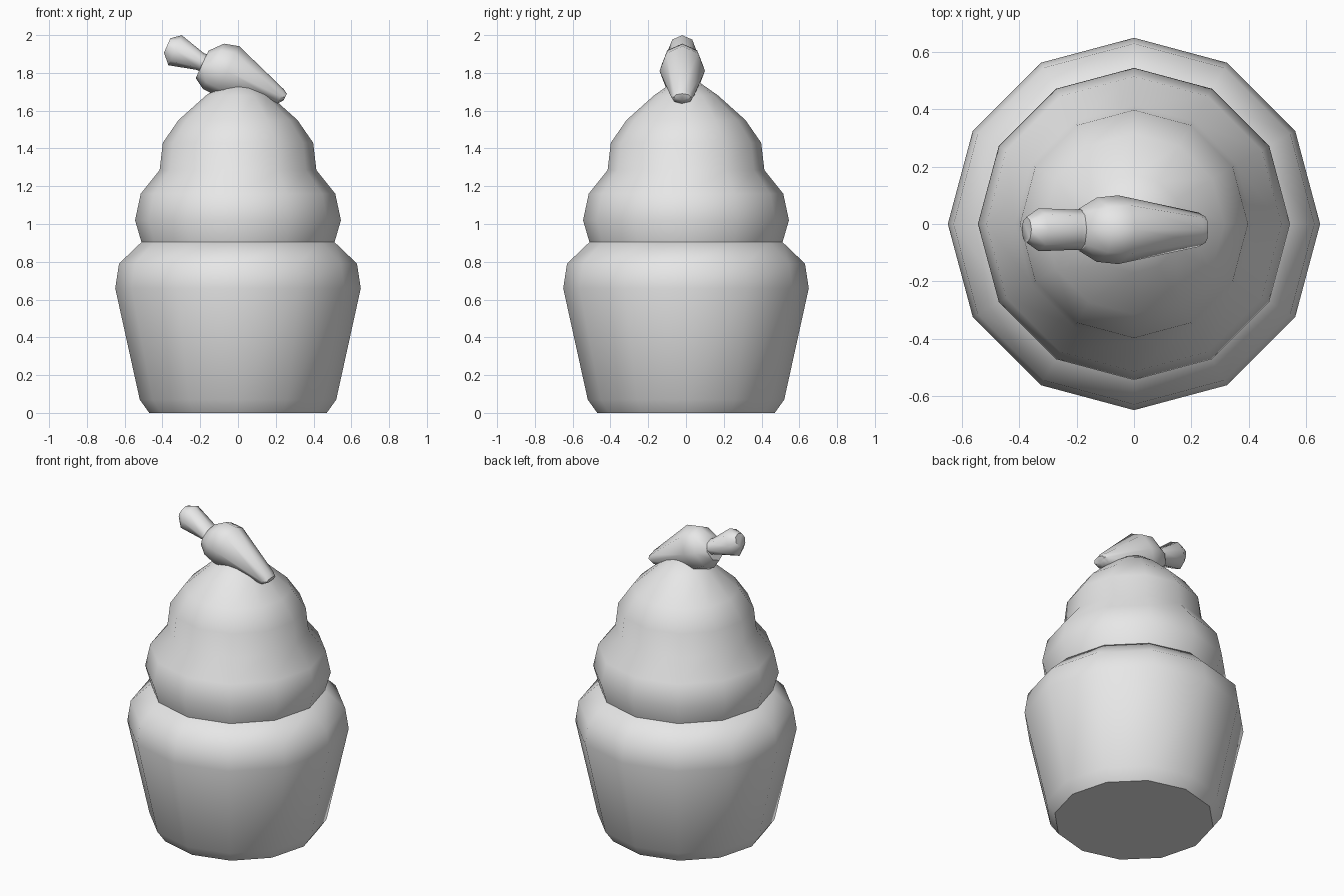
import bpy
import math
from mathutils import Vector

cube = bpy.data.objects.get("Cube")
if cube:
    bpy.data.objects.remove(cube, do_unlink=True)

grey = bpy.data.materials.new("plain_grey")
grey.use_nodes = True
colour = (0.8, 0.8, 0.8, 1)
grey.diffuse_color = colour
grey.node_tree.nodes["Principled BSDF"].inputs["Base Color"].default_value = colour


def loft(name, rings, tip=None, angle=50):
    """Skin a list of equal rings, cap the start, and close the end on a tip or a cap."""
    n = len(rings[0])
    verts = [p for ring in rings for p in ring]
    faces = [tuple(reversed(range(n)))]
    for r in range(len(rings) - 1):
        for i in range(n):
            a, b = r * n + i, r * n + (i + 1) % n
            faces.append((a, b, b + n, a + n))
    last = (len(rings) - 1) * n
    if tip:
        verts.append(tip)
        faces += [(last + i, last + (i + 1) % n, len(verts) - 1) for i in range(n)]
    else:
        faces.append(tuple(range(last, last + n)))
    mesh = bpy.data.meshes.new(name)
    mesh.from_pydata(verts, [], faces)
    mesh.materials.append(grey)
    obj = bpy.data.objects.new(name, mesh)
    bpy.context.collection.objects.link(obj)
    bpy.ops.object.select_all(action='DESELECT')
    obj.select_set(True)
    bpy.context.view_layer.objects.active = obj
    bpy.ops.object.mode_set(mode='EDIT')
    bpy.ops.mesh.select_all(action='SELECT')
    bpy.ops.mesh.normals_make_consistent(inside=False)
    bpy.ops.object.mode_set(mode='OBJECT')
    bpy.ops.object.shade_smooth_by_angle(angle=math.radians(angle))
    return obj


def turned(profile, sides=12):
    """Rings around the vertical axis from (radius, height) pairs."""
    steps = [math.tau * i / sides for i in range(sides)]
    return [[(r * math.cos(t), r * math.sin(t), z) for t in steps] for r, z in profile]


def tilted(sections, slope, sides=8, y=-0.02):
    """Oval rings across a sloping axis: (x, z, radius, half width in y)."""
    up = Vector((math.sin(slope), 0, math.cos(slope)))
    steps = [math.tau * i / sides for i in range(sides)]
    return [[Vector((x, y + w * math.sin(t), z)) + up * r * math.cos(t) for t in steps]
            for x, z, r, w in sections]


# Cake in its flared case
loft("cake_base", turned([(0.47, 0), (0.52, 0.07), (0.65, 0.66),
                          (0.63, 0.79), (0.51, 0.905)]))

# Two-tier frosting ending in a point under the topping
loft("frosting", turned([(0.51, 0.9), (0.545, 1.02), (0.515, 1.16), (0.415, 1.285),
                         (0.398, 1.43), (0.315, 1.55), (0.17, 1.68)]), tip=(0, 0, 1.8))

# Carrot topping: tapered root and flared stalk
loft("carrot_root", tilted([(0.25, 1.672, 0.02, 0.045), (0.225, 1.675, 0.042, 0.06),
                            (-0.055, 1.81, 0.145, 0.12), (-0.13, 1.835, 0.132, 0.112),
                            (-0.19, 1.845, 0.08, 0.075)], math.radians(25)))
loft("carrot_stalk", tilted([(-0.16, 1.845, 0.05, 0.07), (-0.2, 1.86, 0.048, 0.07),
                             (-0.333, 1.92, 0.087, 0.075), (-0.375, 1.945, 0.042, 0.045)],
                            math.radians(24)))
